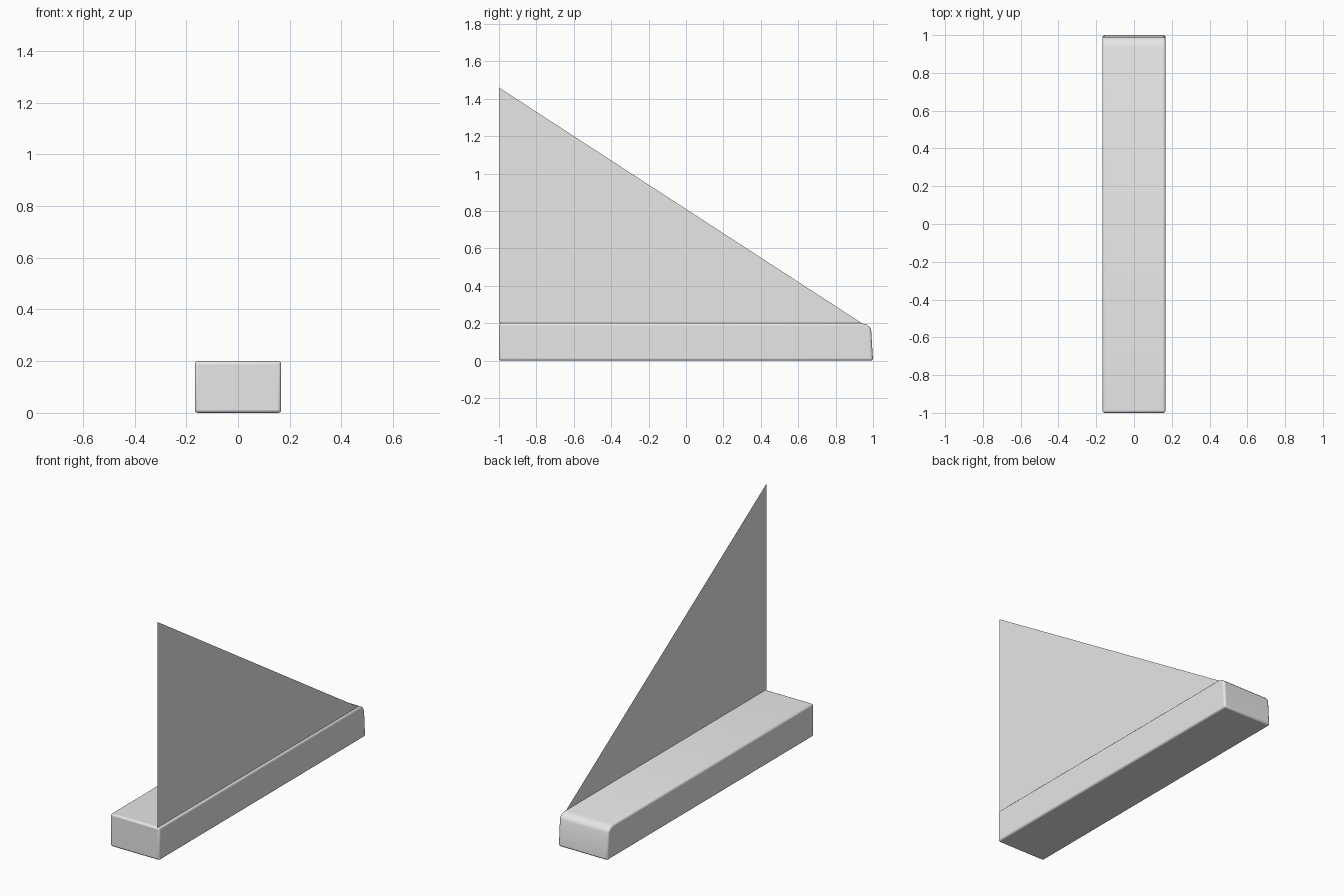
import bpy
import bmesh

cube = bpy.data.objects.get("Cube")
if cube:
    bpy.data.objects.remove(cube, do_unlink=True)

HALF_WIDTH = 0.167
TOP = 0.2
ROUNDING = 0.012

# One plain grey for everything
grey = bpy.data.materials.new("light_grey")
grey.use_nodes = True
colour = (0.8, 0.8, 0.8, 1)
grey.diffuse_color = colour
grey.node_tree.nodes["Principled BSDF"].inputs["Base Color"].default_value = colour


def profile_part(name, points, x, depth=0):
    """Flat outline in the y-z plane, optionally extruded along x."""
    bm = bmesh.new()
    face = bm.faces.new([bm.verts.new((x, y, z)) for y, z in points])
    if depth:
        result = bmesh.ops.extrude_face_region(bm, geom=[face])
        moved = [v for v in result["geom"] if isinstance(v, bmesh.types.BMVert)]
        bmesh.ops.translate(bm, verts=moved, vec=(depth, 0, 0))
        bmesh.ops.recalc_face_normals(bm, faces=bm.faces)
    mesh = bpy.data.meshes.new(name)
    bm.to_mesh(mesh)
    bm.free()
    mesh.materials.append(grey)
    obj = bpy.data.objects.new(name, mesh)
    bpy.context.collection.objects.link(obj)
    return obj


# Long base bar with a rounded upper rear edge
bar_outline = [(-1, 0), (1, 0), (0.99, 0.163), (0.983, 0.179),
               (0.967, 0.192), (0.94, TOP), (-1, TOP)]
bar = profile_part("base_bar", bar_outline, -HALF_WIDTH, 2 * HALF_WIDTH)
bevel = bar.modifiers.new("soft_edges", "BEVEL")
bevel.width = ROUNDING
bevel.segments = 3
bevel.limit_method = "ANGLE"
bevel.angle_limit = 0.9

bpy.ops.object.select_all(action="DESELECT")
bar.select_set(True)
bpy.context.view_layer.objects.active = bar
bpy.ops.object.shade_smooth_by_angle(angle=0.7)

# Paper-thin triangular fin standing along the left edge of the bar
fin_outline = [(-1, TOP), (0.94, TOP), (-1, 1.46)]
profile_part("triangular_fin", fin_outline, HALF_WIDTH - ROUNDING)
